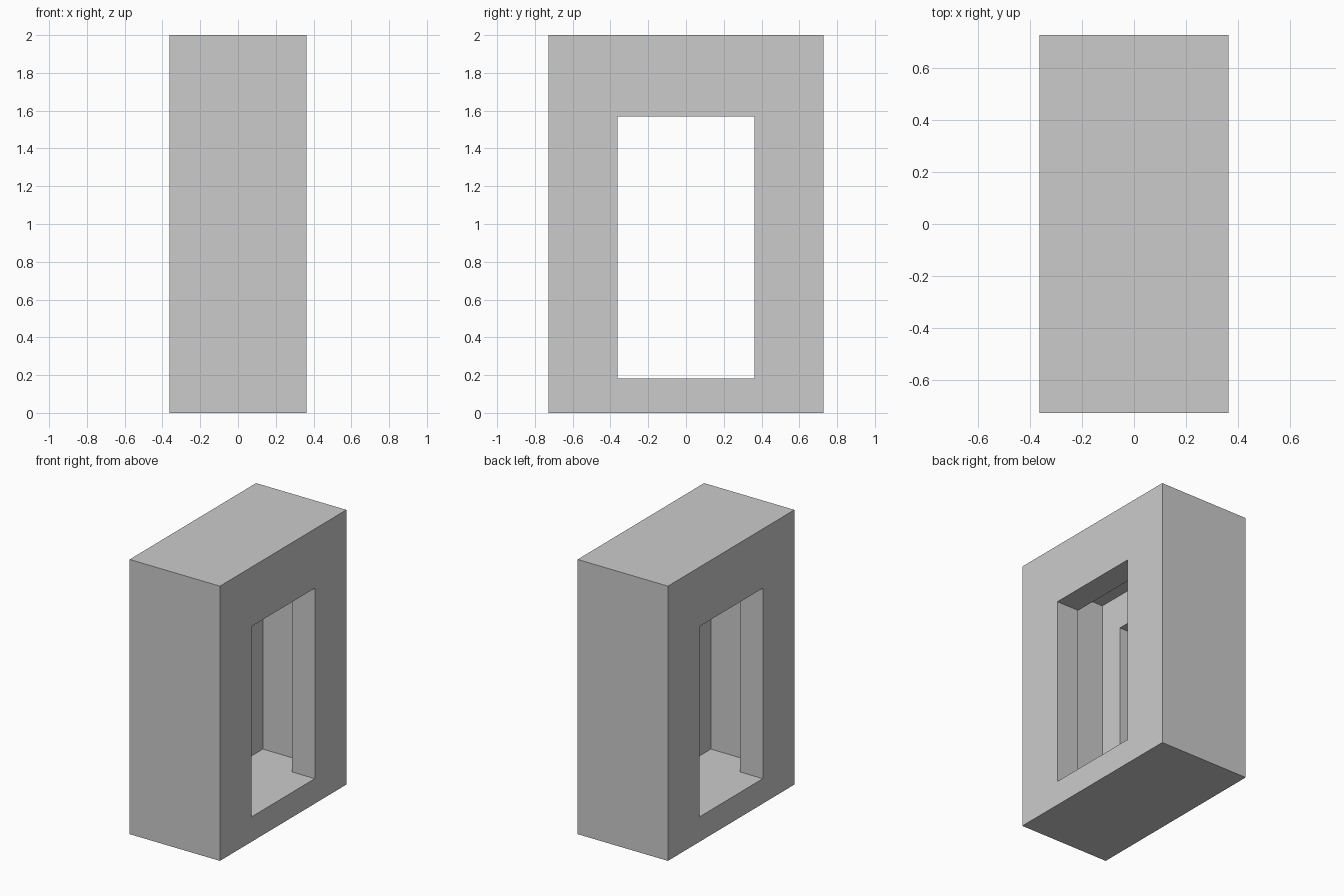
import bpy

if "Cube" in bpy.data.objects:
    bpy.data.objects.remove(bpy.data.objects["Cube"])

U = 2 / 11  # basic module: every dimension follows this wall thickness


def box(name, size, z0, z1):
    """Box centred on x = y = 0, spanning z0..z1."""
    bpy.ops.mesh.primitive_cube_add(size=1, location=(0, 0, (z0 + z1) / 2))
    ob = bpy.context.object
    ob.name = name
    ob.scale = (size[0], size[1], z1 - z0)
    bpy.ops.object.transform_apply(location=True, rotation=False, scale=True)
    return ob


def carve(target, cutter):
    """Subtract the cutter from the target, then discard it."""
    cutter.hide_render = True
    bpy.context.view_layer.objects.active = target
    mod = target.modifiers.new("carve", 'BOOLEAN')
    mod.operation = 'DIFFERENCE'
    mod.solver = 'EXACT'
    mod.object = cutter
    bpy.ops.object.modifier_apply(modifier=mod.name)
    bpy.data.objects.remove(cutter, do_unlink=True)


# Outer block of the door frame
frame = box("door_frame", (4 * U, 8 * U), 0, 2)

# Doorway passing right through along x
carve(frame, box("doorway_cutter", (6 * U, 4 * U), U, 1.568))

# Wider, taller pocket inside the walls, with its floor flush with the doorway
carve(frame, box("pocket_cutter", (2 * U, 6 * U), U, 10 * U))
